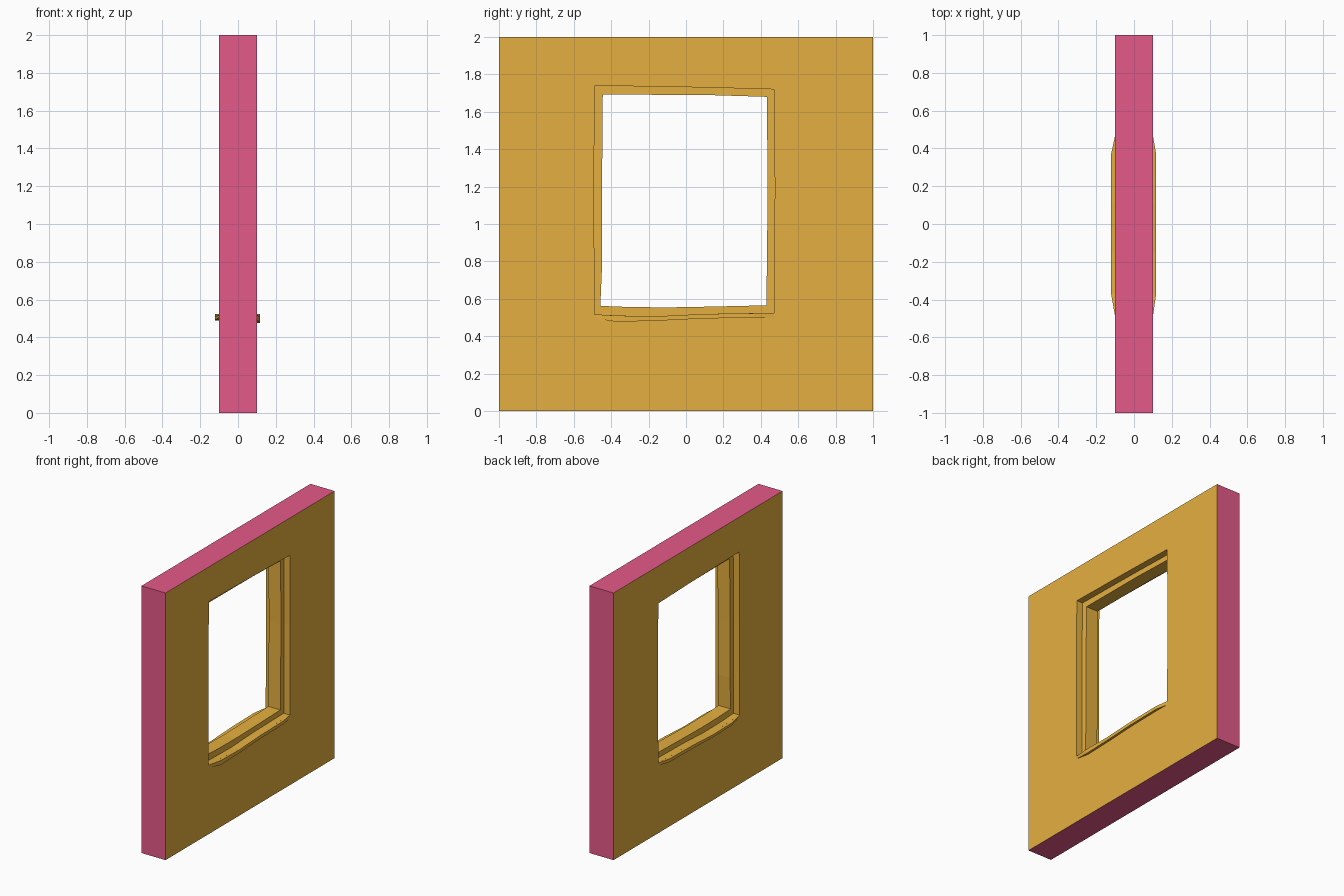
import bpy, bmesh

if "Cube" in bpy.data.objects:
    bpy.data.objects.remove(bpy.data.objects["Cube"])


def material(name, rgb):
    m = bpy.data.materials.new(name)
    m.diffuse_color = (*rgb, 1)
    m.use_nodes = True
    m.node_tree.nodes["Principled BSDF"].inputs["Base Color"].default_value = m.diffuse_color
    return m


plaster = material("ochre", (0.78, 0.43, 0.05))
edge = material("crimson", (0.78, 0.10, 0.25))


def make_object(name, bm, mats):
    bmesh.ops.recalc_face_normals(bm, faces=bm.faces[:])
    me = bpy.data.meshes.new(name)
    bm.to_mesh(me)
    bm.free()
    for m in mats:
        me.materials.append(m)
    ob = bpy.data.objects.new(name, me)
    bpy.context.collection.objects.link(ob)
    return ob


def bridge_rings(bm, rings, closed=False):
    n = len(rings[0])
    pairs = list(zip(rings, rings[1:]))
    if closed:
        pairs.append((rings[-1], rings[0]))
    out = []
    for a, b in pairs:
        out.append([bm.faces.new((a[i], a[(i + 1) % n], b[(i + 1) % n], b[i]))
                    for i in range(n)])
    return out


# Outlines in (y, z): wall border, outer rebate and inner opening, hand-wobbled
border = [(-1, 0), (-.5, 0), (-.2, 0), (.1, 0), (1, 0), (1, 1.2), (1, 2),
          (.1, 2), (-1, 2), (-1, 1.2), (-1, .8)]
rebate = [(-.49, .517), (-.36, .51), (-.15, .507), (.1, .519), (.47, .525),
          (.475, 1.2), (.47, 1.72), (.1, 1.73), (-.487, 1.74), (-.493, 1.2), (-.49, .8)]
opening = [(-.458, .562), (-.3, .556), (-.1, .554), (.12, .558), (.43, .565),
           (.437, 1.2), (.432, 1.68), (.1, 1.69), (-.445, 1.692), (-.449, 1.2), (-.448, .8)]

# Wall: stepped profile swept around the window, both faces alike
bm = bmesh.new()
steps = [(border, -.1), (rebate, -.1), (rebate, -.05), (opening, -.05),
         (opening, .05), (rebate, .05), (rebate, .1), (border, .1)]
rings = [[bm.verts.new((x, y, z)) for y, z in loop] for loop, x in steps]
bands = bridge_rings(bm, rings, closed=True)
for f in bands[-1]:
    f.material_index = 1
make_object("window_wall", bm, [plaster, edge])


# Sills: thin lips flush with the rebate floor, tapering into the wall at the ends
def sill(name, side, reach, undersides):
    bm = bmesh.new()
    out = [.1, reach, reach, reach, .1]
    ys = [-.49, -.37, -.15, .1, .37, .47]
    tops = [.517, .51, .507, .519, .523, .525]
    out = [.1] + [reach] * 4 + [.1]
    rings = []
    for y, top, x, low in zip(ys, tops, out, undersides):
        rings.append([bm.verts.new((side * px, y, pz)) for px, pz in
                      ((.09, top), (x, top), (x, low), (.09, low))])
    bridge_rings(bm, rings)
    bm.faces.new(rings[0])
    bm.faces.new(rings[-1])
    make_object(name, bm, [plaster])


sill("sill_right", 1, .117, [.495, .477, .483, .495, .499, .497])
sill("sill_left", -1, .121, [.505, .492, .488, .495, .499, .505])
